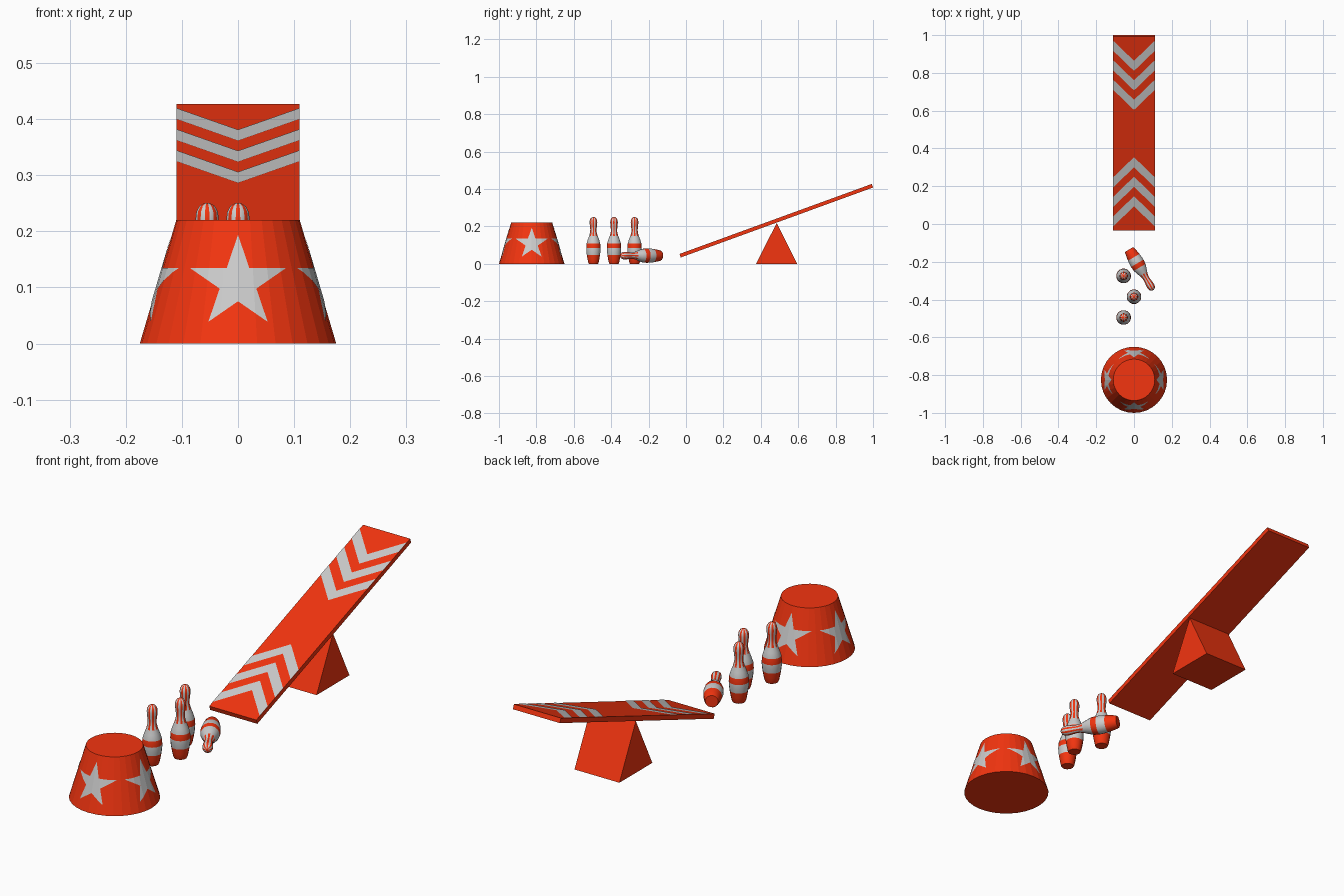
import bpy, bmesh
from math import sin, cos, pi, radians
from mathutils import Vector, Matrix

if "Cube" in bpy.data.objects:
    bpy.data.objects.remove(bpy.data.objects["Cube"])


def material(name, rgb):
    m = bpy.data.materials.new(name)
    m.diffuse_color = (*rgb, 1)
    m.use_nodes = True
    m.node_tree.nodes["Principled BSDF"].inputs["Base Color"].default_value = m.diffuse_color
    return m


RED = material("red_paint", (0.9, 0.035, 0.005))
GREY = material("grey_paint", (0.6, 0.6, 0.6))


def make(name, bm, mats, matrix=Matrix(), recalc=True):
    if recalc:
        bmesh.ops.recalc_face_normals(bm, faces=bm.faces)
    me = bpy.data.meshes.new(name)
    bm.to_mesh(me)
    bm.free()
    for m in mats:
        me.materials.append(m)
    ob = bpy.data.objects.new(name, me)
    ob.matrix_world = matrix
    bpy.context.collection.objects.link(ob)
    return ob


# Tapered tub
SEG, R0, R1, H = 32, 0.175, 0.11, 0.22
TUB = Matrix.Translation((0, -0.825, 0))
bm = bmesh.new()
bmesh.ops.create_cone(bm, cap_ends=True, segments=SEG, radius1=R0, radius2=R1,
                      depth=H, matrix=Matrix.Translation((0, 0, H / 2)))
make("tub", bm, [RED], TUB)


# Star laid on the facets of the tub: drawn flat, cut at facet edges, pushed on
def tub_depth(x, z):
    r = R0 + (R1 - R0) * z / H
    mids = [(k + 0.5) * 2 * pi / SEG for k in range(-7, 6)]
    return r * min((cos(pi / SEG) - x / r * sin(m)) / cos(m) for m in mids)


def star(name, angle):
    bm = bmesh.new()
    hub = bm.verts.new((0, 0, 0.108))
    rim = []
    for i in range(10):
        s = 1 if i % 2 == 0 else 0.382
        a = i * pi / 5
        rim.append(bm.verts.new((0.09 * s * sin(a), 0, 0.108 + 0.0857 * s * cos(a))))
    for i in range(10):
        bm.faces.new((hub, rim[(i + 1) % 10], rim[i]))
    for k in range(-6, 7):
        s = sin(k * 2 * pi / SEG)
        bmesh.ops.bisect_plane(bm, geom=bm.verts[:] + bm.edges[:] + bm.faces[:], dist=1e-6,
                               plane_co=(R0 * s, 0, 0), plane_no=(H, 0, (R0 - R1) * s))
    bmesh.ops.triangulate(bm, faces=bm.faces)
    for v in bm.verts:
        v.co.y = -tub_depth(v.co.x, v.co.z) - 0.0012
    bm.normal_update()
    if sum(f.normal.y for f in bm.faces) > 0:
        bmesh.ops.reverse_faces(bm, faces=bm.faces)
    make(name, bm, [GREY], TUB @ Matrix.Rotation(angle, 4, 'Z'), recalc=False)


for i, side in enumerate(("front", "right", "back", "left")):
    star("star_" + side, i * pi / 2)

# Tilted plank
PLANK = Matrix.Translation((0, 0.4825, 0.2305)) @ Matrix.Rotation(radians(20), 4, 'X')
W, L, T = 0.11, 0.547, 0.01
bm = bmesh.new()
bmesh.ops.create_cube(bm, size=2, matrix=Matrix.Diagonal((W, L, T, 1)))
make("plank", bm, [RED], PLANK)

# Chevrons, mirrored on both halves of the plank
bm = bmesh.new()
for sgn in (1, -1):
    for i in range(3):
        y = 0.523 - i * 0.11
        for x in (-W, W):
            pts = [(x, y), (0, y - 0.113), (0, y - 0.17), (x, y - 0.057)]
            f = bm.faces.new([bm.verts.new((px, sgn * py, T + 0.001)) for px, py in pts])
            f.normal_update()
            if f.normal.z < 0:
                f.normal_flip()
make("plank_chevrons", bm, [GREY], PLANK, recalc=False)

# Triangular fulcrum
bm = bmesh.new()
tri = bm.faces.new([bm.verts.new((-0.105, y, z))
                    for y, z in ((0.375, 0), (0.595, 0), (0.485, 0.219))])
ext = bmesh.ops.extrude_face_region(bm, geom=[tri])["geom"]
bmesh.ops.translate(bm, vec=(0.21, 0, 0),
                    verts=[g for g in ext if isinstance(g, bmesh.types.BMVert)])
make("fulcrum", bm, [RED])

# Skittle: (radius, height, colour of the band above); 2 = alternating stripes
PROFILE = [(0.025, 0, 0), (0.028, 0.006, 0), (0.032, 0.025, 0), (0.036, 0.048, 1),
           (0.0385, 0.068, 1), (0.039, 0.085, 0), (0.037, 0.11, 1), (0.030, 0.132, 1),
           (0.023, 0.15, 2), (0.0175, 0.17, 2), (0.0172, 0.185, 2), (0.0195, 0.205, 2),
           (0.021, 0.222, 2), (0.0195, 0.235, 2), (0.014, 0.245, 2), (0.006, 0.25, 0)]
N = 16


def pin(name, matrix):
    bm = bmesh.new()
    rings = [[bm.verts.new((r * sin((i + 0.5) * 2 * pi / N), r * cos((i + 0.5) * 2 * pi / N), z))
              for i in range(N)] for r, z, _ in PROFILE]
    for k in range(len(rings) - 1):
        for i in range(N):
            j = (i + 1) % N
            f = bm.faces.new((rings[k][i], rings[k][j], rings[k + 1][j], rings[k + 1][i]))
            band = PROFILE[k][2]
            f.material_index = i % 2 if band == 2 else band
            if band == 2:
                f.material_index = 1 - (i % 2)
    bm.faces.new(rings[0])
    bm.faces.new(rings[-1])
    ob = make(name, bm, [RED, GREY], matrix)
    bpy.ops.object.select_all(action='DESELECT')
    ob.select_set(True)
    bpy.context.view_layer.objects.active = ob
    bpy.ops.object.shade_smooth_by_angle(angle=radians(40))


for i, (x, y) in enumerate(((-0.055, -0.275), (0, -0.385), (-0.055, -0.495))):
    pin(f"standing_pin_{i + 1}", Matrix.Translation((x, y, 0)))
lie = Vector((0.127, -0.215, 0)).to_track_quat('Z', 'Y').to_matrix().to_4x4()
pin("fallen_pin", Matrix.Translation((-0.026, -0.135, 0.044)) @ lie)
